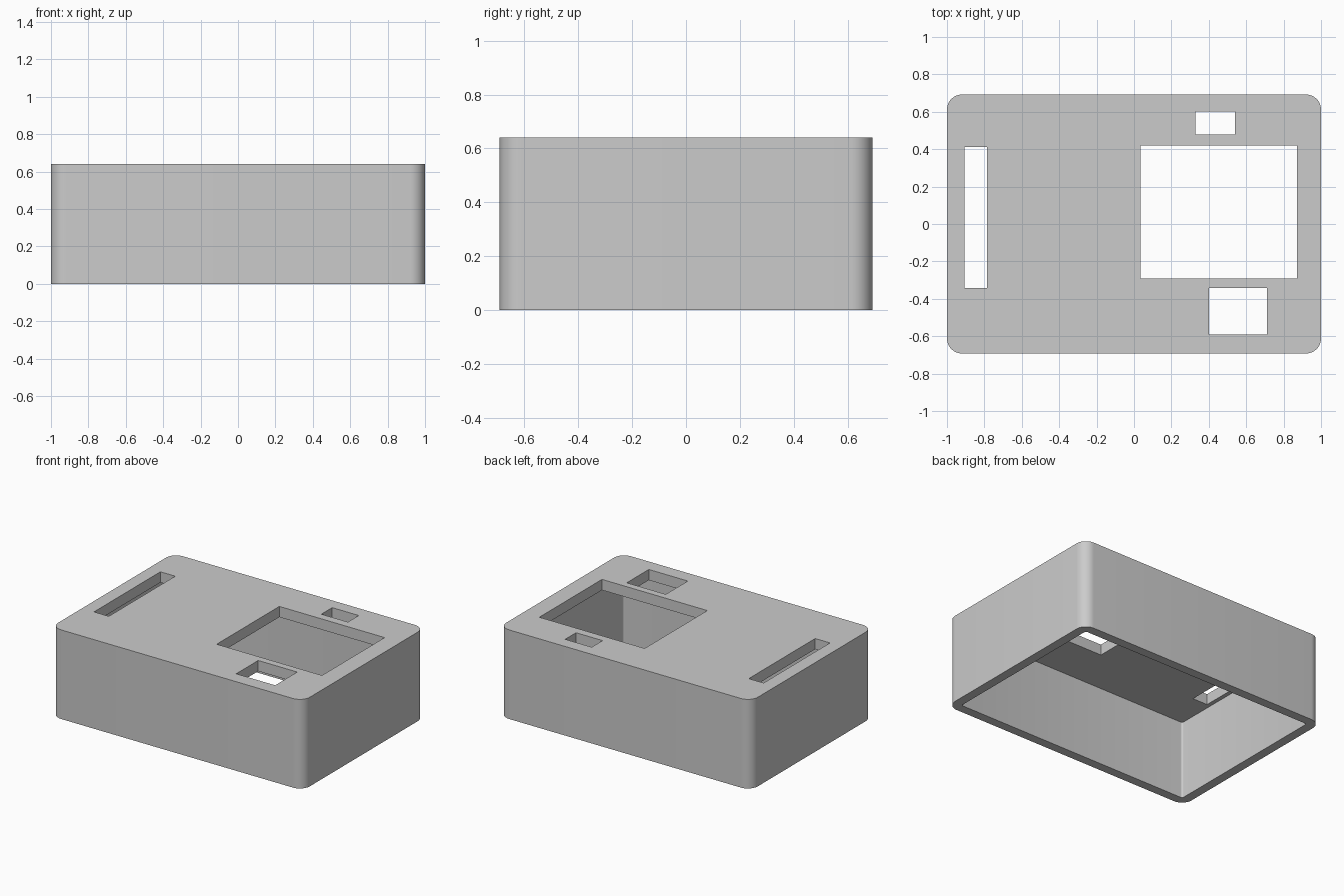
import bpy, bmesh, math

cube = bpy.data.objects.get("Cube")
if cube:
    bpy.data.objects.remove(cube, do_unlink=True)

W, D, H = 2.0, 1.384, 0.64      # outer size
WALL, TOP, RADIUS = 0.066, 0.077, 0.08

grey = bpy.data.materials.new("plain grey")
grey.use_nodes = True
colour = (0.6, 0.6, 0.6, 1)
grey.diffuse_color = colour
grey.node_tree.nodes["Principled BSDF"].inputs["Base Color"].default_value = colour


def block(name, x0, x1, y0, y1, z0, z1, radius=0.0, segments=10):
    """Upright box, optionally with rounded vertical edges."""
    bm = bmesh.new()
    bmesh.ops.create_cube(bm, size=1)
    for v in bm.verts:
        v.co.x = x1 if v.co.x > 0 else x0
        v.co.y = y1 if v.co.y > 0 else y0
        v.co.z = z1 if v.co.z > 0 else z0
    if radius:
        upright = [e for e in bm.edges
                   if abs(e.verts[0].co.z - e.verts[1].co.z) > 0.01]
        bmesh.ops.bevel(bm, geom=upright, offset=radius, segments=segments,
                        profile=0.5, affect='EDGES')
    mesh = bpy.data.meshes.new(name)
    bm.to_mesh(mesh)
    bm.free()
    mesh.materials.append(grey)
    obj = bpy.data.objects.new(name, mesh)
    bpy.context.collection.objects.link(obj)
    return obj


# Outer shell with rounded corners
case = block("case_cover", -W / 2, W / 2, -D / 2, D / 2, 0, H, RADIUS)

# Hollow underside, then the openings through the top
ix, iy = W / 2 - WALL, D / 2 - WALL
cutters = [block("cavity_cutter", -ix, ix, -iy, iy, -0.1, H - TOP,
                 RADIUS - WALL, 5)]
openings = {
    "slot": (-0.905, -0.787, -0.342, 0.412),
    "screen": (0.035, 0.872, -0.292, 0.419),
    "back_window": (0.328, 0.539, 0.478, 0.601),
    "front_window": (0.4, 0.71, -0.592, -0.342),
}
for name, (x0, x1, y0, y1) in openings.items():
    cutters.append(block(name + "_cutter", x0, x1, y0, y1, H - 0.2, H + 0.1))

bpy.ops.object.select_all(action='DESELECT')
case.select_set(True)
bpy.context.view_layer.objects.active = case
for cutter in cutters:
    cutter.hide_render = True
    mod = case.modifiers.new(cutter.name, 'BOOLEAN')
    mod.operation = 'DIFFERENCE'
    mod.solver = 'EXACT'
    mod.object = cutter
    bpy.ops.object.modifier_apply(modifier=mod.name)
    bpy.data.objects.remove(cutter, do_unlink=True)

# Smooth corners, sharp rims
bpy.ops.object.shade_smooth_by_angle(angle=math.radians(30))
